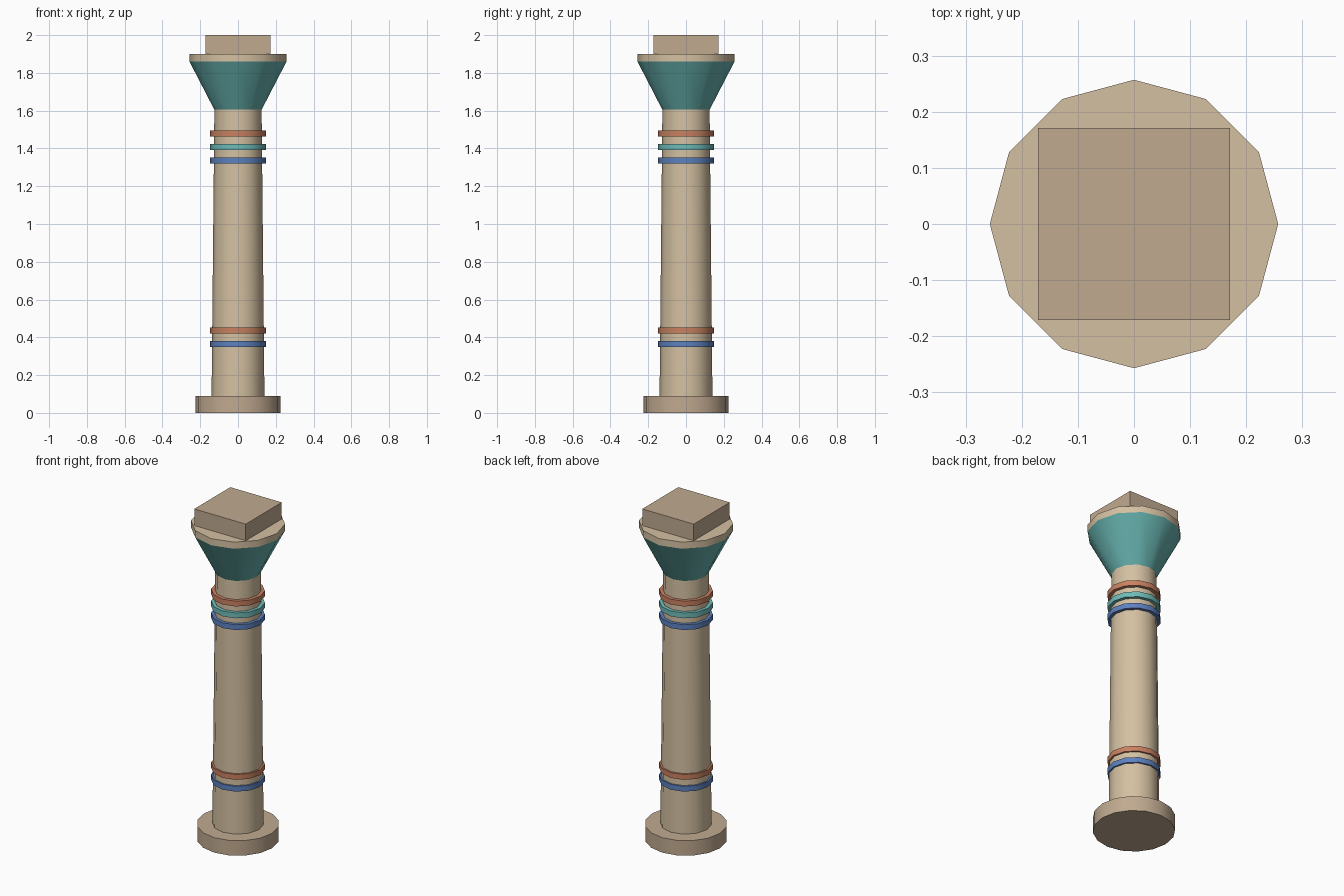
import bpy, bmesh, math

if "Cube" in bpy.data.objects:
    bpy.data.objects.remove(bpy.data.objects["Cube"])


def material(name, rgb):
    m = bpy.data.materials.new(name)
    m.diffuse_color = (*rgb, 1)
    m.use_nodes = True
    m.node_tree.nodes["Principled BSDF"].inputs["Base Color"].default_value = m.diffuse_color
    return m


SAND = material("sandstone", (0.66, 0.53, 0.36))
STONE = material("dark_stone", (0.53, 0.40, 0.28))
TEAL = material("teal_paint", (0.13, 0.43, 0.41))
AQUA = material("aqua_paint", (0.16, 0.50, 0.48))
RED = material("red_paint", (0.58, 0.22, 0.12))
BLUE = material("blue_paint", (0.11, 0.22, 0.52))


def drum(name, r_low, r_high, z0, z1, sides, mat):
    """Capped cylinder or taper standing between z0 and z1."""
    mesh = bpy.data.meshes.new(name)
    bm = bmesh.new()
    bmesh.ops.create_cone(bm, cap_ends=True, segments=sides, radius1=r_low,
                          radius2=r_high, depth=z1 - z0)
    bmesh.ops.translate(bm, verts=bm.verts, vec=(0, 0, (z0 + z1) / 2))
    bm.to_mesh(mesh)
    bm.free()
    mesh.materials.append(mat)
    ob = bpy.data.objects.new(name, mesh)
    bpy.context.collection.objects.link(ob)
    bpy.ops.object.select_all(action='DESELECT')
    ob.select_set(True)
    bpy.context.view_layer.objects.active = ob
    bpy.ops.object.shade_smooth_by_angle(angle=math.radians(35))
    return ob


# Base, tapered shaft, flared capital and its rim
drum("base", 0.225, 0.225, 0, 0.09, 16, STONE)
drum("shaft", 0.14, 0.125, 0.09, 1.605, 12, SAND)
drum("capital", 0.125, 0.257, 1.605, 1.86, 12, TEAL)
drum("capital_rim", 0.257, 0.257, 1.86, 1.90, 12, SAND)

# Square block on top
bpy.ops.mesh.primitive_cube_add(size=1, location=(0, 0, 1.95))
block = bpy.context.object
block.name = "top_block"
block.scale = (0.342, 0.342, 0.10)
block.data.materials.append(STONE)

# Painted bands around the shaft
bands = [("upper_red_band", 1.478, RED), ("upper_aqua_band", 1.407, AQUA),
         ("upper_blue_band", 1.336, BLUE), ("lower_red_band", 0.436, RED),
         ("lower_blue_band", 0.365, BLUE)]
for name, z, mat in bands:
    drum(name, 0.147, 0.147, z - 0.016, z + 0.016, 12, mat)
